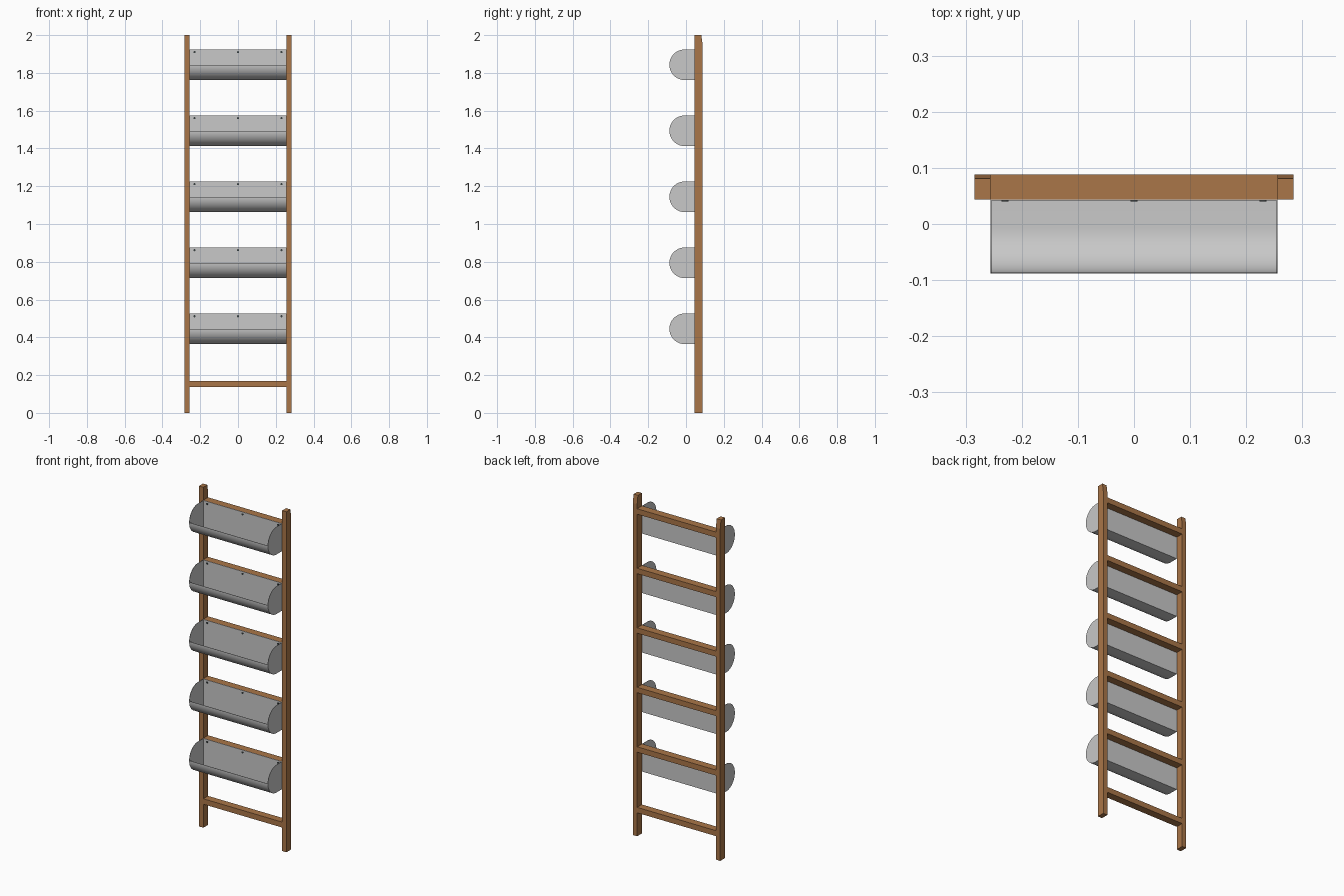
import bpy, bmesh, math

if "Cube" in bpy.data.objects:
    bpy.data.objects.remove(bpy.data.objects["Cube"])


def material(name, rgb):
    m = bpy.data.materials.new(name)
    m.diffuse_color = (*rgb, 1)
    m.use_nodes = True
    m.node_tree.nodes["Principled BSDF"].inputs["Base Color"].default_value = m.diffuse_color
    return m


WOOD = material("warm wood", (0.40, 0.18, 0.065))
STEEL = material("light grey metal", (0.58, 0.58, 0.58))
DARK = material("dark screw", (0.04, 0.05, 0.05))


def prism(name, profile, x0, x1, mat, smooth=False):
    """Extrude a closed (y, z) profile along x."""
    bm = bmesh.new()
    face = bm.faces.new([bm.verts.new((x0, y, z)) for y, z in profile])
    ext = bmesh.ops.extrude_face_region(bm, geom=[face])["geom"]
    verts = [v for v in ext if isinstance(v, bmesh.types.BMVert)]
    bmesh.ops.translate(bm, verts=verts, vec=(x1 - x0, 0, 0))
    bmesh.ops.recalc_face_normals(bm, faces=bm.faces)
    mesh = bpy.data.meshes.new(name)
    bm.to_mesh(mesh)
    bm.free()
    mesh.materials.append(mat)
    ob = bpy.data.objects.new(name, mesh)
    bpy.context.collection.objects.link(ob)
    if smooth:
        bpy.ops.object.select_all(action='DESELECT')
        ob.select_set(True)
        bpy.context.view_layer.objects.active = ob
        bpy.ops.object.shade_smooth_by_angle(angle=math.radians(30))
    return ob


FRONT, BACK = 0.044, 0.088      # ladder depth
INNER, OUTER = 0.256, 0.284     # rail faces
R, CY, T = 0.081, -0.007, 0.002  # bin radius, arc centre, sheet thickness


def arc(r, a0, a1, cz, n=16):
    return [(CY + r * math.cos(math.radians(a0 + (a1 - a0) * i / n)),
             cz + r * math.sin(math.radians(a0 + (a1 - a0) * i / n)))
            for i in range(n + 1)]


def rung(name, top):
    prism(name, [(FRONT, top - 0.032), (BACK, top - 0.032), (BACK, top), (FRONT, top)],
          -INNER, INNER, WOOD)


# side rails, with the back of the top end tapered
rail = [(FRONT, 0), (BACK, 0), (BACK, 1.95), (0.081, 2), (FRONT, 2)]
prism("left_rail", rail, -OUTER, -INNER, WOOD)
prism("right_rail", rail, INNER, OUTER, WOOD)
rung("bottom_rung", 0.17)

for i in range(5):
    top = 0.526 + 0.3495 * i
    cz = top - R
    rung(f"rung_{i + 1}", top)

    # open trough: flat back, flat floor, quarter-round front
    outer = [(FRONT, top), (FRONT, cz - R)] + arc(R, 270, 180, cz)
    inner = arc(R - T, 180, 270, cz) + [(FRONT - T, cz - R + T), (FRONT - T, top)]
    prism(f"bin_trough_{i + 1}", outer + inner, -INNER + T, INNER - T, STEEL, True)

    # D-shaped end plates
    plate = [(FRONT, top), (FRONT, cz - R)] + arc(R, 270, 90, cz, 32)
    for side, x in (("left", -INNER), ("right", INNER - T)):
        prism(f"bin_{side}_end_{i + 1}", plate, x, x + T, STEEL, True)

    # screws fixing the bin to its rung
    for x in (-0.23, 0, 0.23):
        bpy.ops.mesh.primitive_cylinder_add(
            vertices=16, radius=0.006, depth=0.002,
            location=(x, FRONT - T - 0.0008, top - 0.014),
            rotation=(math.pi / 2, 0, 0))
        bpy.context.object.name = f"bin_screw_{i + 1}"
        bpy.context.object.data.materials.append(DARK)
